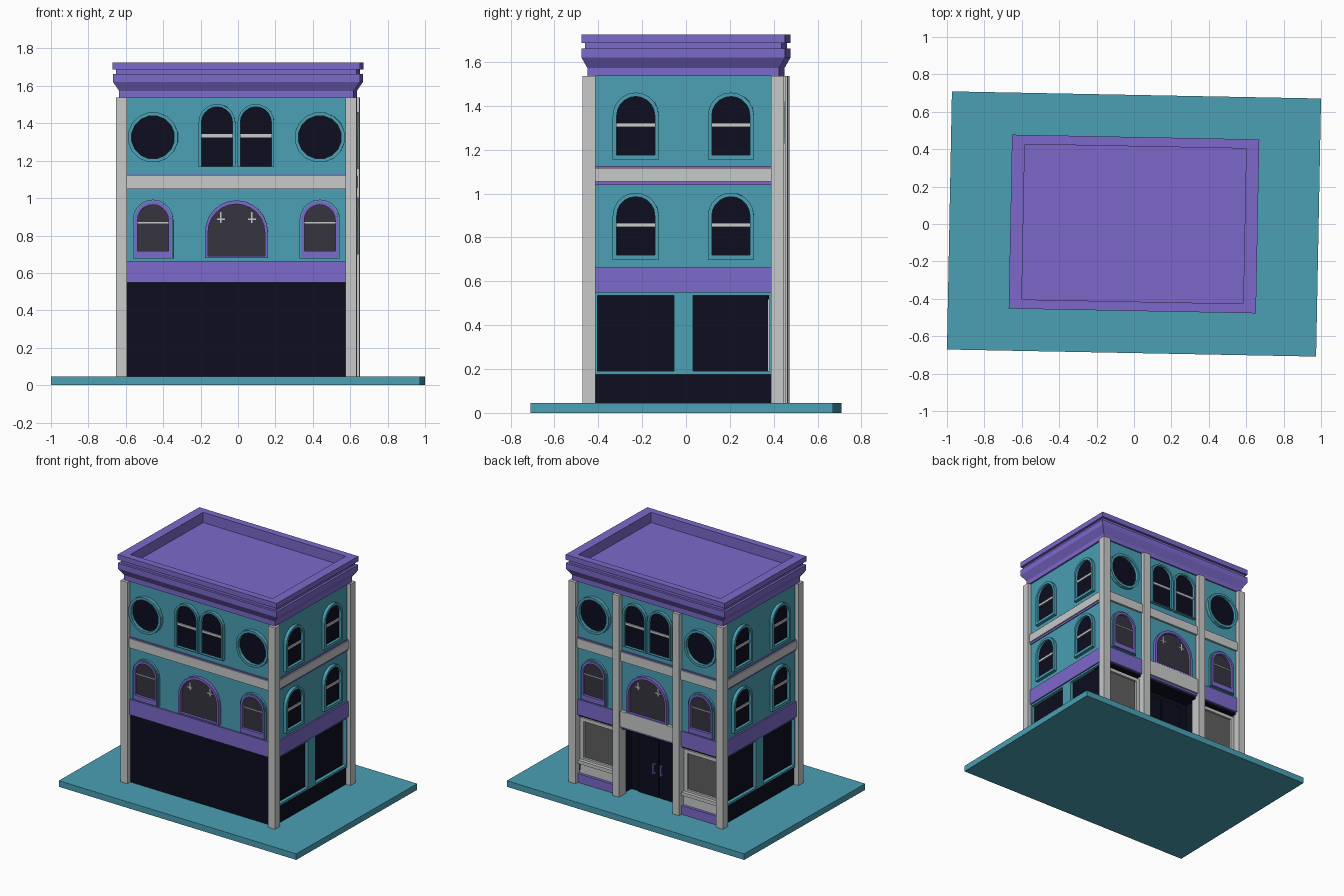
import bpy, bmesh, math
from mathutils import Matrix, Vector

if "Cube" in bpy.data.objects:
    bpy.data.objects.remove(bpy.data.objects["Cube"])

TURN = Matrix.Rotation(math.radians(-1.1), 4, 'Z')   # whole model sits slightly turned
FRONT, RIGHT, BACK, LEFT = 0, 90, 180, 270
WX, WY = 0.615, 0.427                                # wall half sizes
BASE, SHOP, EAVES = 0.045, 0.55, 1.537


def material(name, r, g, b):
    m = bpy.data.materials.new(name)
    m.diffuse_color = (r, g, b, 1)
    m.use_nodes = True
    m.node_tree.nodes["Principled BSDF"].inputs["Base Color"].default_value = m.diffuse_color
    return m


TEAL = material("teal", 0.069, 0.352, 0.456)
PURPLE = material("purple", 0.205, 0.141, 0.60)
GREY = material("light_grey", 0.578, 0.584, 0.584)
DARK = material("dark_navy", 0.004, 0.004, 0.0135)
GLASS = material("smoked_glass", 0.037, 0.035, 0.05)
SHOPGLASS = material("shop_glass", 0.115, 0.115, 0.115)


def build(name, verts, faces, mat):
    bm = bmesh.new()
    vs = [bm.verts.new(TURN @ Vector(v)) for v in verts]
    for f in faces:
        bm.faces.new([vs[i] for i in f])
    bmesh.ops.recalc_face_normals(bm, faces=bm.faces)
    me = bpy.data.meshes.new(name)
    bm.to_mesh(me)
    bm.free()
    me.materials.append(mat)
    ob = bpy.data.objects.new(name, me)
    bpy.context.collection.objects.link(ob)
    return ob


def stack(name, rects, mat):
    """Loft of centred rectangles (half x, half y, z), capped at both ends."""
    verts, faces = [], []
    for hx, hy, z in rects:
        verts += [(-hx, -hy, z), (hx, -hy, z), (hx, hy, z), (-hx, hy, z)]
    for k in range(len(rects) - 1):
        for i in range(4):
            j = (i + 1) % 4
            faces.append((4 * k + i, 4 * k + j, 4 * k + 4 + j, 4 * k + 4 + i))
    n = len(verts)
    faces += [(3, 2, 1, 0), (n - 4, n - 3, n - 2, n - 1)]
    return build(name, verts, faces, mat)


def box(name, x0, x1, y0, y1, z0, z1, mat):
    verts = [(x, y, z) for z in (z0, z1) for x, y in ((x0, y0), (x1, y0), (x1, y1), (x0, y1))]
    faces = [(3, 2, 1, 0), (4, 5, 6, 7)] + [(i, (i + 1) % 4, (i + 1) % 4 + 4, i + 4) for i in range(4)]
    return build(name, verts, faces, mat)


def on_side(side, u, d, z):
    """u runs along the wall, d is the distance out from the centre."""
    a = math.radians(side)
    return (u * math.cos(a) + d * math.sin(a), u * math.sin(a) - d * math.cos(a), z)


def plate(name, side, outline, d0, d1, mat):
    n = len(outline)
    verts = [on_side(side, u, d, z) for d in (d0, d1) for u, z in outline]
    faces = [tuple(range(n)), tuple(range(n, 2 * n))]
    faces += [(i, (i + 1) % n, (i + 1) % n + n, i + n) for i in range(n)]
    return build(name, verts, faces, mat)


def ring(name, side, outer, inner, d0, d1, mat):
    n = len(outer)
    loops = ((outer, d0), (outer, d1), (inner, d1), (inner, d0))
    verts = [on_side(side, u, d, z) for pts, d in loops for u, z in pts]
    faces = []
    for k in range(4):
        for i in range(n):
            j, m = (i + 1) % n, (k + 1) % 4
            faces.append((k * n + i, k * n + j, m * n + j, m * n + i))
    return build(name, verts, faces, mat)


def slab(name, side, u0, u1, z0, z1, d0, d1, mat):
    return plate(name, side, [(u0, z0), (u1, z0), (u1, z1), (u0, z1)], d0, d1, mat)


def arch(u, hw, z0, top, n=10):
    arc = [(u + hw * math.cos(math.pi * i / n), top - hw + hw * math.sin(math.pi * i / n))
           for i in range(n + 1)]
    return [(u - hw, z0), (u + hw, z0)] + arc


def circle(u, z, r, n=16):
    return [(u + r * math.cos(2 * math.pi * (i + .5) / n), z + r * math.sin(2 * math.pi * (i + .5) / n))
            for i in range(n)]


# ground slab, upper walls and cornice with sunken roof
stack("base_slab", [(0.987, 0.69, 0), (0.987, 0.69, BASE)], TEAL)
stack("upper_walls", [(WX, WY, SHOP), (WX, WY, EAVES)], TEAL)
stack("cornice", [(0.627, 0.437, EAVES), (0.627, 0.437, 1.572), (0.66, 0.465, 1.622),
                  (0.66, 0.465, 1.663), (0.643, 0.448, 1.663), (0.643, 0.448, 1.688),
                  (0.661, 0.465, 1.688), (0.661, 0.465, 1.726), (0.592, 0.415, 1.726),
                  (0.592, 0.415, 1.65)], PURPLE)

# dark ground floor, open at the back for the entrance
box("ground_floor_core", -0.59, 0.59, -0.424, 0.30, BASE, SHOP, DARK)
box("ground_floor_soffit", -0.6, 0.6, 0.29, 0.42, 0.535, SHOP, DARK)
for s in (-1, 1):
    box("shop_core", min(s * .235, s * .59), max(s * .235, s * .59), 0.29, 0.385, BASE, SHOP, DARK)
    box("side_plinth", min(s * .58, s * .606), max(s * .58, s * .606), -0.41, 0.41, BASE, 0.175, DARK)

# corner pillars, plus two middle pillars on the shop side
for sx in (-1, 1):
    for sy in (-1, 1):
        x, y = sx * 0.614, sy * 0.43
        box("corner_pillar", x - .029, x + .029, y - .029, y + .029, BASE, EAVES, GREY)
    box("middle_pillar", sx * .25 - .028, sx * .25 + .028, 0.38, 0.459, BASE, EAVES, GREY)

# horizontal bands on every side
for side in (FRONT, RIGHT, BACK, LEFT):
    long_side = side in (FRONT, BACK)
    d, hu = (WY, 0.59) if long_side else (WX, 0.405)
    slab("purple_belt", side, -hu, hu, SHOP, 0.665, d - .01, d + .01, PURPLE)
    slab("belt_backing", side, -hu, hu, 1.048 if long_side else 1.04, 1.125, d - .01, d + .007, PURPLE)
    slab("grey_belt", side, -hu, hu, 1.048 if long_side else 1.055, 1.117, d - .01, d + .015, GREY)


def dark_window(side, u, hw, z0, top, frame, sill, bar, d):
    inner = arch(u, hw, z0, top)
    ring("window_frame", side, arch(u, hw + frame, z0 - sill, top + frame), inner, d - .005, d + .024, TEAL)
    plate("window_pane", side, inner, d - .003, d + .004, DARK)
    slab("window_bar", side, u - hw, u + hw, bar - .009, bar + .009, d, d + .012, GREY)


# windows on the front and the back
for side in (FRONT, BACK):
    for s in (-1, 1):
        u = s * 0.446
        ring("round_frame", side, circle(u, 1.325, .135), circle(u, 1.325, .116), WY - .005, WY + .028, TEAL)
        plate("round_pane", side, circle(u, 1.325, .116), WY - .003, WY + .004, DARK)
        dark_window(side, s * 0.104, 0.083, 1.172, 1.488, 0.015, 0.006, 1.333, WY)
        # small purple arches
        ring("arch_surround", side, arch(u, .108, .677, .992), arch(u, .099, .68, .983),
             WY - .005, WY + .016, TEAL)
        ring("arch_frame", side, arch(u, .099, .68, .983), arch(u, .083, .716, .965),
             WY - .005, WY + .024, PURPLE)
        plate("arch_pane", side, arch(u, .083, .716, .965), WY - .003, WY + .005, GLASS)
        slab("arch_bar", side, u - .083, u + .083, .865, .871, WY, WY + .009, GREY)
        # small glazing crosses of the wide window
        slab("cross_bar", side, s * .083 - .022, s * .083 + .022, .884, .892, WY, WY + .008, GREY)
        slab("cross_post", side, s * .083 - .004, s * .083 + .004, .868, .925, WY, WY + .008, GREY)
    ring("wide_frame", side, arch(0, .168, .68, .988, 12), arch(0, .152, .69, .968, 12),
         WY - .005, WY + .024, PURPLE)
    plate("wide_pane", side, arch(0, .152, .69, .968, 12), WY - .003, WY + .005, GLASS)

# windows and shop frames on the two sides
for side in (RIGHT, LEFT):
    for s in (-1, 1):
        for dz in (0, 0.457):
            dark_window(side, s * 0.217, 0.087, 0.719 + dz, 0.986 + dz, 0.018, 0.021, 0.856 + dz, WX)
        u = s * 0.398
        slab("side_shop_end_post", side, u - .006, u + .006, 0.175, SHOP, .58, WX, TEAL)
    slab("side_shop_post", side, -.043, .043, 0.175, SHOP, .58, WX, TEAL)
    for z0, z1 in ((0.175, 0.191), (0.536, SHOP + .005)):
        slab("side_shop_rail", side, -.404, .404, z0, z1, .58, WX, TEAL)

# shop fronts at the back
for s in (-1, 1):
    a, b = sorted((s * 0.278, s * 0.585))
    slab("shop_skirting", BACK, a, b, BASE, 0.11, .38, .43, PURPLE)
    slab("shop_panel", BACK, a, b, 0.11, 0.185, .38, .41, GREY)
    slab("shop_sill", BACK, a, b, 0.185, 0.21, .38, .43, GREY)
    outer = [(a, .21), (b, .21), (b, .52), (a, .52)]
    inner = [(a + .028, .225), (b - .028, .225), (b - .028, .495), (a + .028, .495)]
    ring("shop_window_frame", BACK, outer, inner, .38, .405, GREY)
    plate("shop_window_pane", BACK, inner, .382, .39, SHOPGLASS)

# entrance: header beam, door leaves and handles
slab("entrance_header", BACK, -.225, .225, .565, .68, WY - .01, .45, GREY)
for s in (-1, 1):
    slab("door_leaf", BACK, min(s * .004, s * .17), max(s * .004, s * .17), BASE, .5, .295, .31, DARK)
    slab("door_handle", BACK, s * .03 - .006, s * .03 + .006, .22, .3, .325, .337, PURPLE)
    for z in (.225, .29):
        slab("handle_mount", BACK, s * .03 - .005, s * .03 + .005, z - .005, z + .005, .305, .33, PURPLE)
